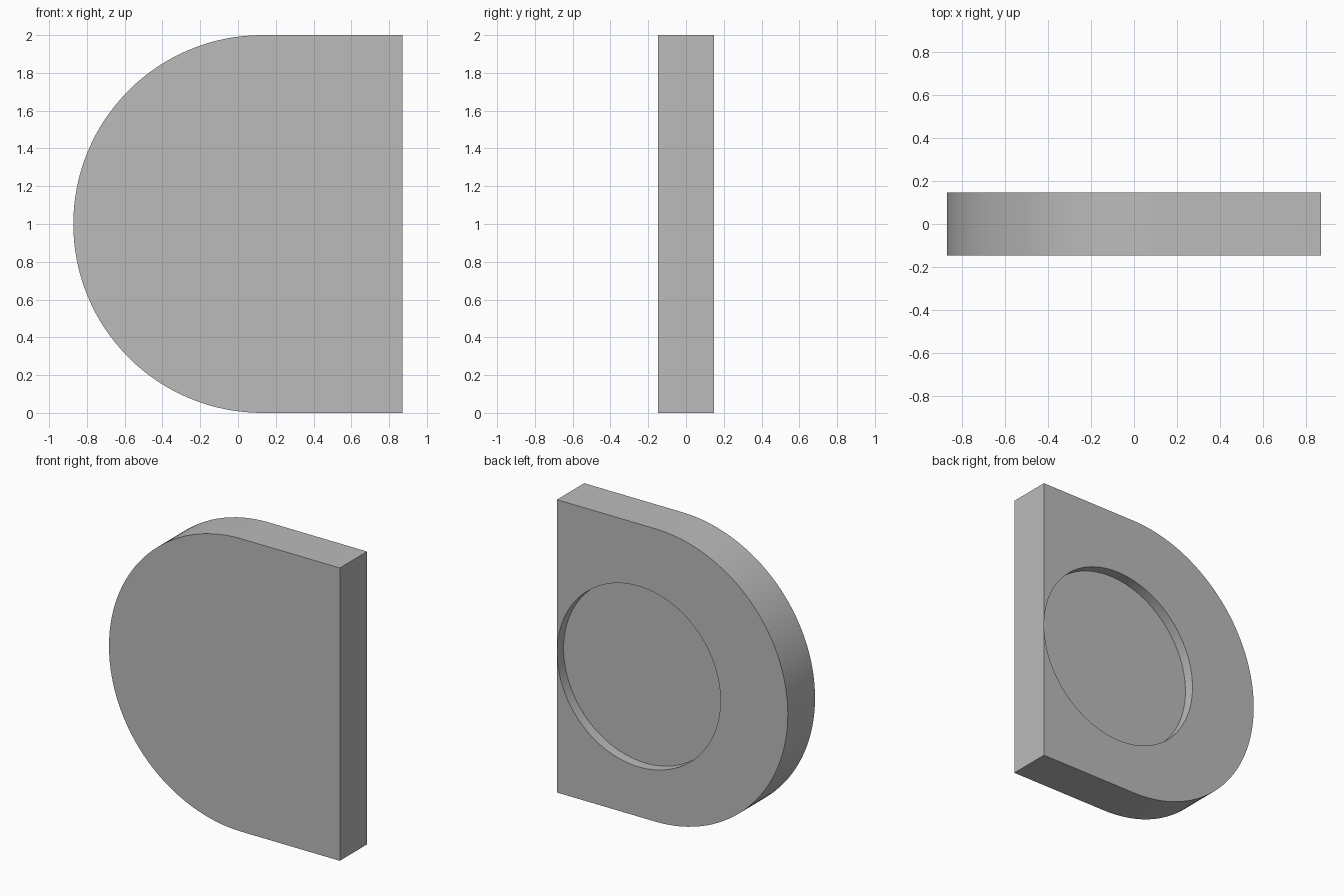
import bpy, bmesh
from math import sin, cos, pi, radians

if "Cube" in bpy.data.objects:
    bpy.data.objects.remove(bpy.data.objects["Cube"], do_unlink=True)

HALF_WIDTH, HALF_THICK = 0.872, 0.147
RECESS_RADIUS, RECESS_DEPTH, RECESS_Z = 0.617, 0.07, 0.957

grey = bpy.data.materials.new("plain_grey")
grey.use_nodes = True
grey.diffuse_color = (0.5, 0.5, 0.5, 1)
grey.node_tree.nodes["Principled BSDF"].inputs["Base Color"].default_value = (0.5, 0.5, 0.5, 1)


def arc(cx, cz, radius, start, end, steps):
    """Points of an arc in the xz plane."""
    angles = [start + (end - start) * i / steps for i in range(steps + 1)]
    return [(cx + radius * cos(a), cz + radius * sin(a)) for a in angles]


def extrude_outline(name, outline, y0, y1):
    """Solid made by pushing an xz outline from y0 to y1."""
    bm = bmesh.new()
    face = bm.faces.new([bm.verts.new((x, y0, z)) for x, z in outline])
    pushed = bmesh.ops.extrude_face_region(bm, geom=[face])["geom"]
    moved = [v for v in pushed if isinstance(v, bmesh.types.BMVert)]
    bmesh.ops.translate(bm, verts=moved, vec=(0, y1 - y0, 0))
    bmesh.ops.recalc_face_normals(bm, faces=bm.faces)
    mesh = bpy.data.meshes.new(name)
    bm.to_mesh(mesh)
    bm.free()
    mesh.materials.append(grey)
    obj = bpy.data.objects.new(name, mesh)
    bpy.context.collection.objects.link(obj)
    return obj


# D-shaped plate: rounded on the right side, square on the left
outline = arc(1 - HALF_WIDTH, 1, 1, pi / 2, 3 * pi / 2, 64)
outline += [(HALF_WIDTH, 0), (HALF_WIDTH, 2)]
plate = extrude_outline("rounded_plate", outline, -HALF_THICK, HALF_THICK)

# Shallow round recess in the back, just touching the straight edge
circle = arc(HALF_WIDTH - RECESS_RADIUS - 0.001, RECESS_Z, RECESS_RADIUS, 0, 2 * pi, 96)[:-1]
cutter = extrude_outline("recess_cutter", circle, HALF_THICK - RECESS_DEPTH, HALF_THICK + 0.1)
cutter.hide_render = True

cut = plate.modifiers.new("recess", "BOOLEAN")
cut.operation = "DIFFERENCE"
cut.solver = "EXACT"
cut.object = cutter

bpy.ops.object.select_all(action="DESELECT")
plate.select_set(True)
bpy.context.view_layer.objects.active = plate
bpy.ops.object.modifier_apply(modifier=cut.name)
bpy.data.objects.remove(cutter, do_unlink=True)
bpy.ops.object.shade_smooth_by_angle(angle=radians(30))
